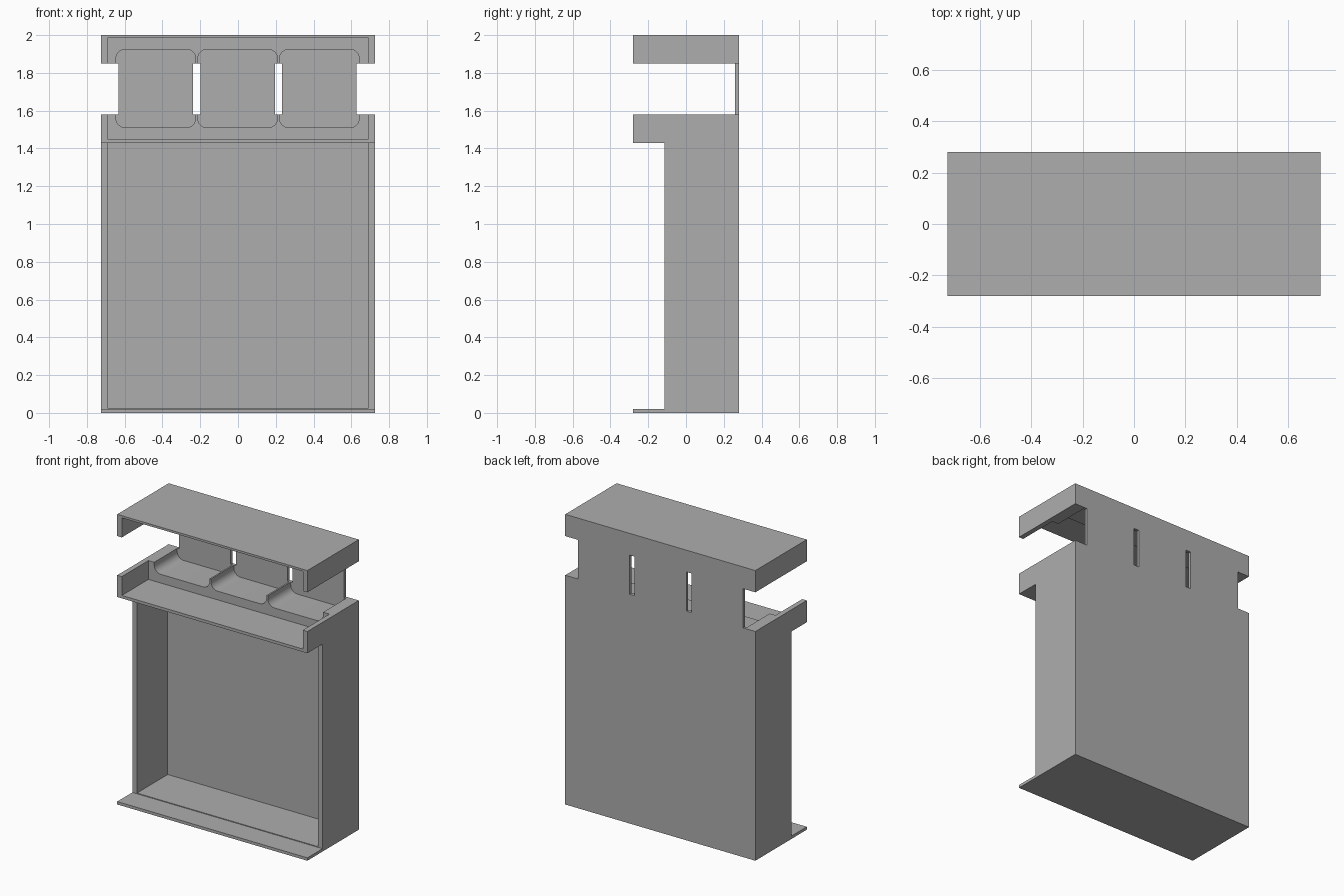
import bpy
import bmesh
import math
from mathutils import Vector

cube = bpy.data.objects.get("Cube")
if cube:
    bpy.data.objects.remove(cube, do_unlink=True)

grey = bpy.data.materials.new("plain grey")
grey.use_nodes = True
colour = (0.42, 0.42, 0.42, 1)
grey.diffuse_color = colour
grey.node_tree.nodes["Principled BSDF"].inputs["Base Color"].default_value = colour

# Overall sizes
HALF_W, INNER_W = 0.725, 0.69
FRONT, BACK, SKIN = -0.28, 0.28, 0.26
BODY_FRONT = -0.115
NOTCH_LOW, NOTCH_HIGH = 1.58, 1.85
SHELF_UNDER, SHELF_TOP = 1.43, 1.45
CEILING, TOP = 1.985, 2.0


def extrude(name, outline, axis, start, end):
    """Extrude a closed outline: (y, z) pairs along x or (x, z) pairs along y."""
    bm = bmesh.new()
    place = (lambda p: (start, p[0], p[1])) if axis == "x" else (lambda p: (p[0], start, p[1]))
    face = bm.faces.new([bm.verts.new(place(p)) for p in outline])
    result = bmesh.ops.extrude_face_region(bm, geom=[face])
    shift = Vector((end - start, 0, 0)) if axis == "x" else Vector((0, end - start, 0))
    moved = [g for g in result["geom"] if isinstance(g, bmesh.types.BMVert)]
    bmesh.ops.translate(bm, verts=moved, vec=shift)
    bmesh.ops.recalc_face_normals(bm, faces=bm.faces)
    mesh = bpy.data.meshes.new(name)
    bm.to_mesh(mesh)
    bm.free()
    mesh.materials.append(grey)
    obj = bpy.data.objects.new(name, mesh)
    bpy.context.collection.objects.link(obj)
    return obj


def rect(a0, a1, b0, b1):
    return [(a0, b0), (a1, b0), (a1, b1), (a0, b1)]


# Base, thick back and shelf in one section
extrude("base_back_and_shelf", [
    (FRONT, 0), (BACK, 0), (BACK, NOTCH_LOW), (SKIN, NOTCH_LOW),
    (SKIN, SHELF_TOP), (FRONT, SHELF_TOP), (FRONT, SHELF_UNDER),
    (0.22, SHELF_UNDER), (0.22, 0.025), (BODY_FRONT, 0.025),
    (BODY_FRONT, 0.02), (FRONT, 0.02)], "x", -INNER_W, INNER_W)

# Top cover with its rear skin
extrude("top_cover", [
    (FRONT, TOP), (BACK, TOP), (BACK, NOTCH_HIGH), (SKIN, NOTCH_HIGH),
    (SKIN, CEILING), (FRONT, CEILING)], "x", -INNER_W, INNER_W)

# Side walls and upper side cheeks
wall = [(FRONT, 0), (BACK, 0), (BACK, NOTCH_LOW), (FRONT, NOTCH_LOW),
        (FRONT, SHELF_UNDER), (BODY_FRONT, SHELF_UNDER),
        (BODY_FRONT, 0.02), (FRONT, 0.02)]
for side, s in (("left", 1), ("right", -1)):
    extrude(side + "_wall", wall, "x", s * INNER_W, s * HALF_W)
    extrude(side + "_top_cheek", rect(FRONT, BACK, NOTCH_HIGH, TOP),
            "x", s * INNER_W, s * HALF_W)

# Rounded pocket racks, open towards the notch
CENTRES = (0.431, -0.002, -0.435)
POCKET_HALF, RADIUS, STEPS = 0.211, 0.05, 8


def rack(name, outer, floor, rim):
    up = 1 if rim > floor else -1
    pts = [(-INNER_W, rim), (-INNER_W, outer), (INNER_W, outer), (INNER_W, rim)]
    for c in CENTRES:
        pts.append((c + POCKET_HALF, rim))
        for s in (1, -1):
            for i in range(STEPS + 1):
                t = i / STEPS if s == 1 else 1 - i / STEPS
                a = t * math.pi / 2
                pts.append((c + s * (POCKET_HALF - RADIUS + RADIUS * math.cos(a)),
                            floor + up * RADIUS * (1 - math.sin(a))))
        pts.append((c - POCKET_HALF, rim))
    obj = extrude(name, pts, "y", 0.01, SKIN)
    bpy.ops.object.select_all(action="DESELECT")
    bpy.context.view_layer.objects.active = obj
    obj.select_set(True)
    bpy.ops.object.shade_smooth_by_angle(angle=math.radians(30))


rack("lower_rack", SHELF_TOP, 1.51, NOTCH_LOW)
rack("upper_rack", CEILING, 1.925, NOTCH_HIGH)

# Thin rear panels bridging the notch, with slots between them
for label, c in zip(("left", "middle", "right"), CENTRES):
    extrude(label + "_rear_panel", rect(c - 0.197, c + 0.197, NOTCH_LOW, NOTCH_HIGH),
            "y", SKIN, BACK)
